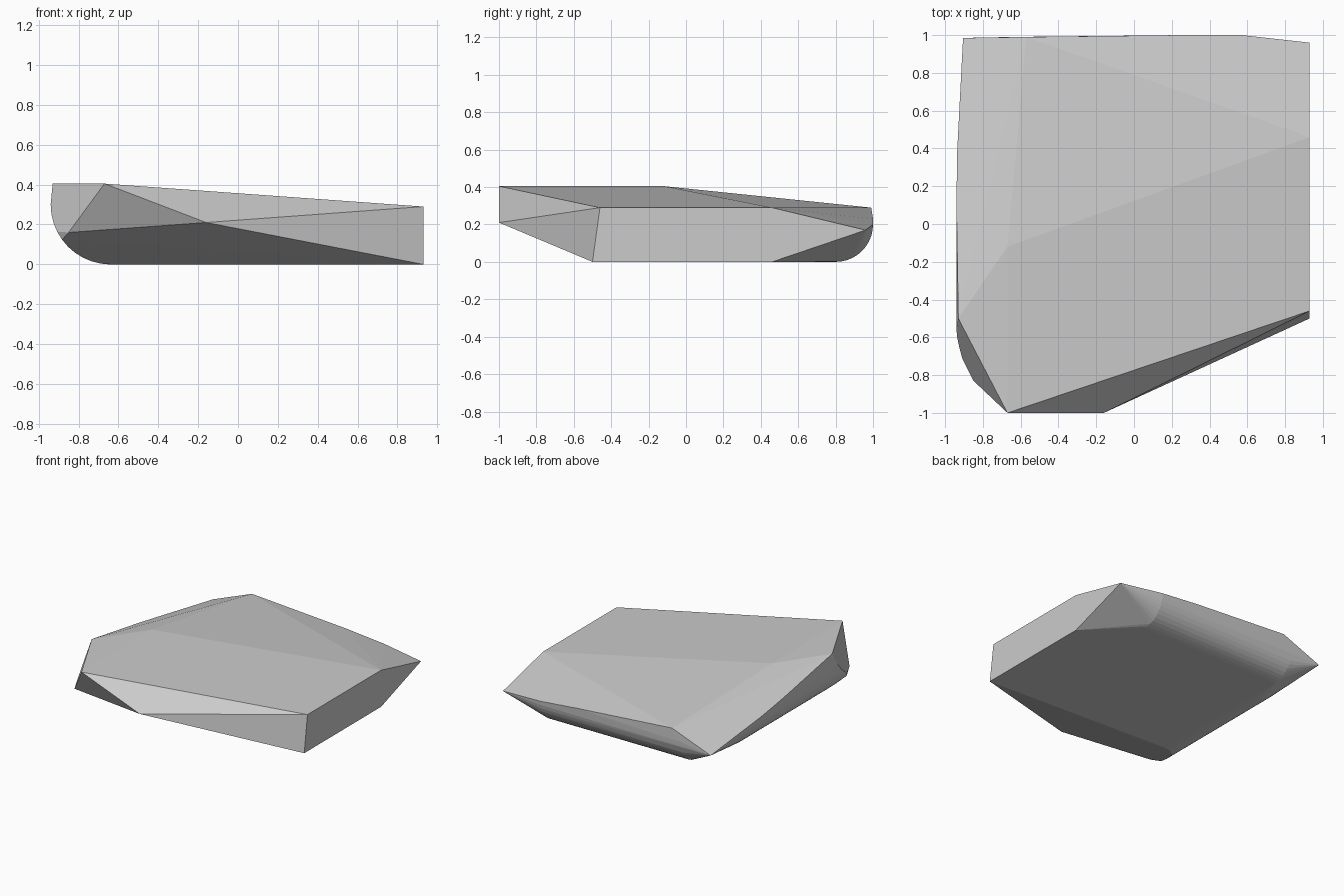
import bpy, bmesh, math

cube = bpy.data.objects.get("Cube")
if cube:
    bpy.data.objects.remove(cube, do_unlink=True)

SEGMENTS = 10

# Hard corners of the cut stone
corners = [
    # highest ridge
    (-0.67, -1, 0.405), (-0.67, -0.12, 0.405), (-0.93, -0.5, 0.405),
    # chipped front
    (-0.16, -1, 0.21), (-0.85, -0.83, 0.16),
    # flat left end
    (0.93, -0.46, 0.29), (0.93, 0.46, 0.29), (0.93, 0.96, 0.17),
    (0.93, 0.46, 0), (0.93, -0.5, 0),
    # back rim
    (-0.57, 0.99, 0.29), (-0.905, 0.985, 0.16), (0.25, 1, 0.23), (0.57, 1, 0.2),
]

# Rounded lower edges: a wide one along the right, a tighter one along the back
for i in range(SEGMENTS + 1):
    angle = math.pi / 2 * i / SEGMENTS
    out, rise = math.sin(angle), 1 - math.cos(angle)

    x, z = -0.64 - 0.3 * out, 0.3 * rise
    under_cut = -0.42 - 2.66 * z
    side_cut = -0.5 - 1.92 * (x + 0.93) + 0.72 * (z - 0.405)
    corners.append((x, max(under_cut, side_cut), z))
    corners.append((x, min(0.5, 5.8 * (0.405 - z) - 0.5), z))

    y, z = 0.8 + 0.2 * out, 0.2 * rise
    corners.append((0.57, y, z))
    corners.append((-0.65, y - 0.01 * out, z))

# Wrap the corners in one faceted solid
bm = bmesh.new()
for corner in corners:
    bm.verts.new(corner)
hull = bmesh.ops.convex_hull(bm, input=bm.verts[:])
inside = {g for g in hull["geom_interior"] + hull["geom_unused"]
          if isinstance(g, bmesh.types.BMVert)}
bmesh.ops.delete(bm, geom=list(inside), context="VERTS")
bmesh.ops.dissolve_limit(bm, angle_limit=math.radians(0.5),
                         verts=bm.verts[:], edges=bm.edges[:])
bmesh.ops.recalc_face_normals(bm, faces=bm.faces[:])
mesh = bpy.data.meshes.new("stone_slab")
bm.to_mesh(mesh)
bm.free()

# Plain grey stone
stone = bpy.data.materials.new("grey_stone")
stone.use_nodes = True
grey = (0.6, 0.6, 0.6, 1)
stone.diffuse_color = grey
stone.node_tree.nodes["Principled BSDF"].inputs["Base Color"].default_value = grey
mesh.materials.append(stone)

slab = bpy.data.objects.new("stone_slab", mesh)
bpy.context.collection.objects.link(slab)
